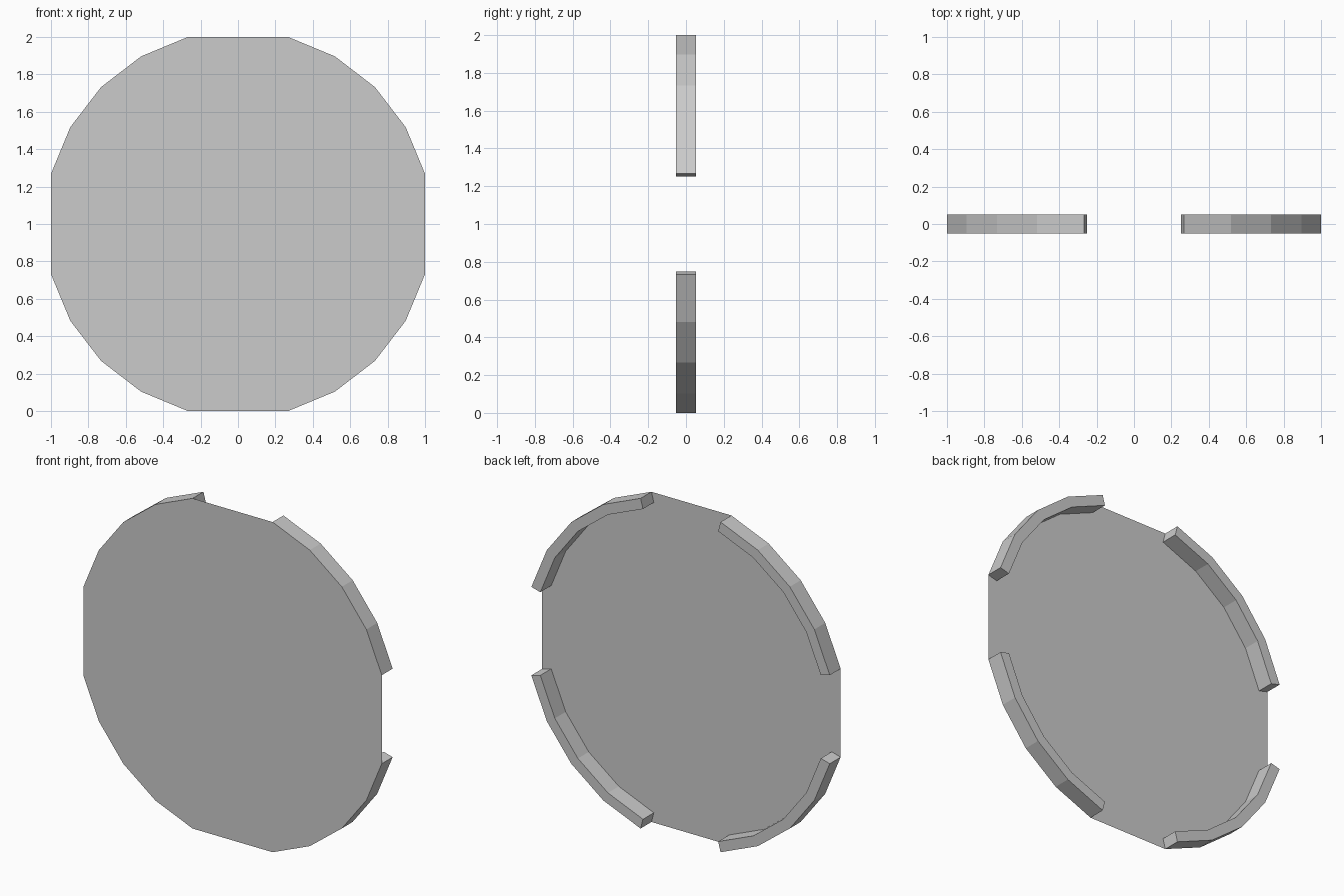
import bpy, bmesh
from math import cos, sin, radians

if "Cube" in bpy.data.objects:
    bpy.data.objects.remove(bpy.data.objects["Cube"])

R_OUT, R_IN = 1.0353, 0.973   # outer / inner rim radius
HALF = 0.052                  # half depth of the rim
ARC = (15, 30, 45, 60, 75)    # corner angles within one quarter


def point(bm, radius, deg, y):
    a = radians(deg)
    return bm.verts.new((radius * cos(a), y, 1 + radius * sin(a)))


def finish(bm, name):
    mesh = bpy.data.meshes.new(name)
    bm.to_mesh(mesh)
    bm.free()
    obj = bpy.data.objects.new(name, mesh)
    bpy.context.collection.objects.link(obj)
    return obj


# Thin front plate: 24-gon with its four axis corners cut flat
bm = bmesh.new()
bm.faces.new([point(bm, R_OUT, q * 90 + a, -HALF) for q in range(4) for a in ARC])
finish(bm, "front_plate")


# Four rim segments standing on the back of the plate (the plate closes their front)
def rim_segment(name, start):
    bm = bmesh.new()
    rings = [[point(bm, r, start + a, y) for r, y in
              ((R_OUT, -HALF), (R_OUT, HALF), (R_IN, HALF), (R_IN, -HALF))]
             for a in ARC]
    for p, q in zip(rings, rings[1:]):
        for i in range(3):
            bm.faces.new((p[i], p[i + 1], q[i + 1], q[i]))
    bm.faces.new(rings[0][::-1])
    bm.faces.new(rings[-1])
    bmesh.ops.recalc_face_normals(bm, faces=bm.faces)
    # Make sure the outer wall faces outward
    bm.faces.ensure_lookup_table()
    wall = bm.faces[0]
    c = wall.calc_center_median()
    if wall.normal.x * c.x + wall.normal.z * (c.z - 1) < 0:
        bmesh.ops.reverse_faces(bm, faces=bm.faces)
    return finish(bm, name)


for i, side in enumerate(("upper_right", "upper_left", "lower_left", "lower_right")):
    rim_segment("rim_" + side, i * 90)
